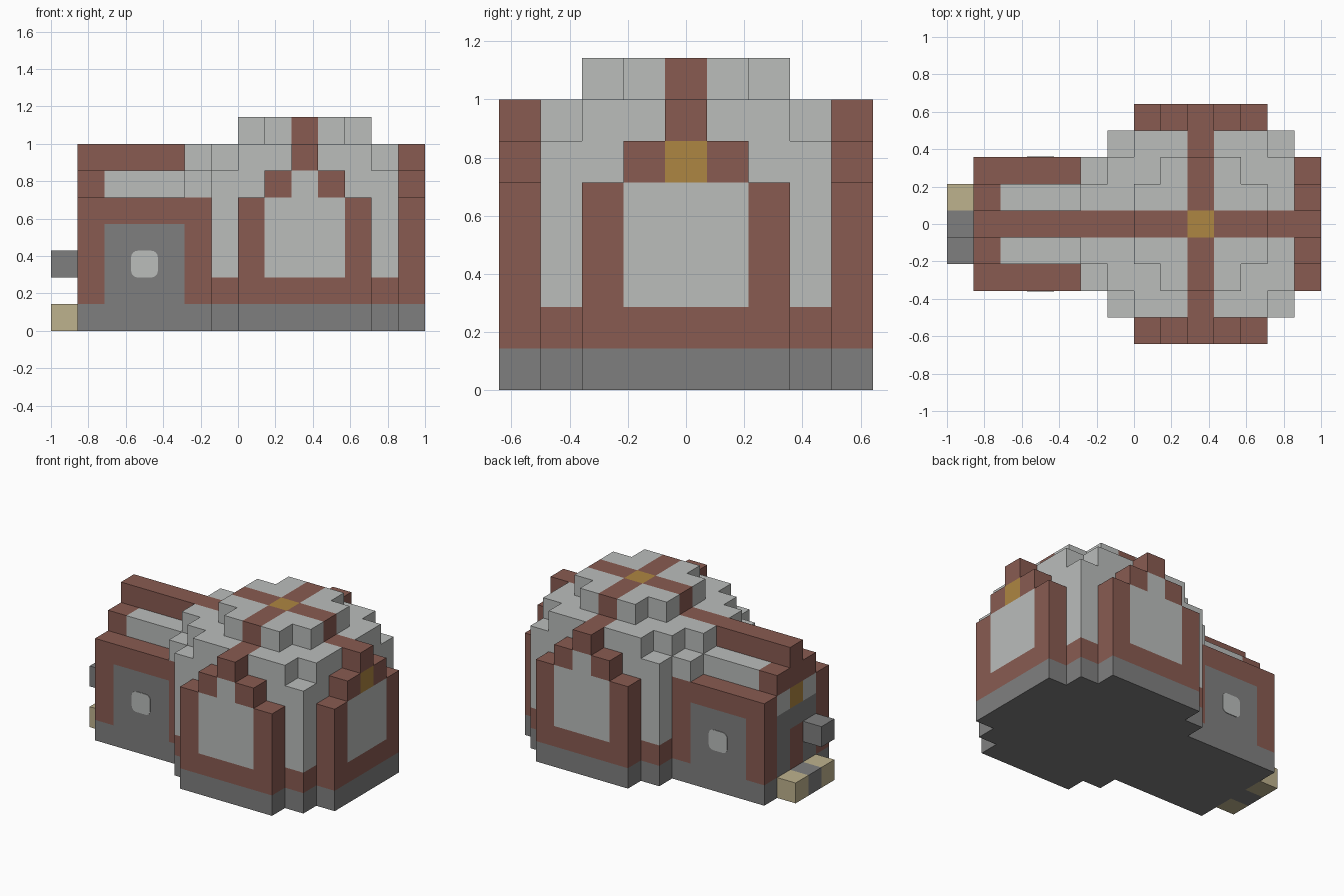
import bpy, bmesh
from mathutils import Matrix, Vector

if "Cube" in bpy.data.objects:
    bpy.data.objects.remove(bpy.data.objects["Cube"])

U = 1 / 7  # edge length of one block


def make_material(name, rgb):
    mat = bpy.data.materials.new(name)
    mat.use_nodes = True
    mat.diffuse_color = (*rgb, 1)
    mat.node_tree.nodes["Principled BSDF"].inputs["Base Color"].default_value = (*rgb, 1)
    return mat


BROWN, WHITE, GRAY, TAN, GOLD = range(5)
MATS = [make_material("brick_brown", (0.25, 0.105, 0.083)),
        make_material("pale_gray", (0.495, 0.51, 0.5)),
        make_material("stone_gray", (0.213, 0.213, 0.213)),
        make_material("sand_tan", (0.515, 0.445, 0.27)),
        make_material("gold", (0.42, 0.238, 0.054))]

cells = {}


def fill(part, xs, ys, zs, colour, keep=lambda x, y: True):
    """Fill whole blocks on both sides of y = 0; later fills repaint."""
    for x in range(xs[0], xs[1] + 1):
        for y in range(ys[0], ys[1] + 1):
            for z in range(zs[0], zs[1] + 1):
                for s in (1, -1):
                    if keep(x, y):
                        cells[x, s * y, z] = (part, colour)


def disc(radius):
    """Square around the dome axis with its four corner blocks removed."""
    return lambda x, y: not (abs(x - 2) == radius and abs(y) == radius)


# Dome: square walls, then two stepped layers with crossing bands
fill("dome", (-1, 5), (0, 3), (1, 1), BROWN)
fill("dome", (-1, 5), (0, 3), (2, 5), WHITE)
for z, r in ((6, 3), (7, 2)):
    fill("dome", (2 - r, 2 + r), (0, r), (z, z), WHITE, disc(r))
    fill("dome", (2 - r, 2 + r), (0, 0), (z, z), BROWN)
    fill("dome", (2, 2), (0, r), (z, z), BROWN)
fill("dome", (2, 2), (0, 0), (7, 7), GOLD)

# Long wing with stepped roof and ridge
fill("wing", (-6, -2), (0, 2), (1, 4), BROWN)
fill("wing", (-5, -3), (2, 2), (1, 3), GRAY)
fill("wing", (-6, -6), (0, 1), (5, 5), BROWN)
fill("wing", (-5, -3), (0, 1), (5, 5), WHITE)
fill("wing", (-2, -2), (0, 2), (5, 5), WHITE)
fill("wing", (-2, -2), (0, 1), (6, 6), WHITE)
fill("wing", (-6, -2), (0, 0), (6, 6), BROWN)

# End wall of the wing with doorway
fill("wing", (-6, -6), (0, 1), (1, 3), GRAY)
fill("wing", (-6, -6), (0, 0), (1, 2), BROWN)
fill("wing", (-6, -6), (1, 1), (4, 4), WHITE)
fill("wing", (-6, -6), (0, 0), (4, 4), GOLD)

# Two side gables
fill("side_gables", (0, 4), (4, 4), (1, 4), BROWN)
fill("side_gables", (1, 3), (4, 4), (2, 4), WHITE)
fill("side_gables", (1, 3), (4, 4), (5, 5), BROWN)
fill("side_gables", (2, 2), (4, 4), (5, 5), WHITE)
fill("side_gables", (2, 2), (4, 4), (6, 6), BROWN)

# Gable at the dome end
fill("end_gable", (6, 6), (0, 2), (1, 4), BROWN)
fill("end_gable", (6, 6), (0, 1), (2, 4), WHITE)
fill("end_gable", (6, 6), (1, 1), (5, 5), BROWN)
fill("end_gable", (6, 6), (0, 0), (5, 5), GOLD)
fill("end_gable", (6, 6), (0, 0), (6, 6), BROWN)

# Stone base below everything, then the doorstep and the wall box
for x, y in {(c[0], c[1]) for c in cells}:
    cells[x, y, 0] = ("stone_base", GRAY)
fill("doorstep", (-7, -7), (1, 1), (0, 0), TAN)
fill("doorstep", (-7, -7), (0, 0), (0, 0), GRAY)
cells[-7, -1, 2] = ("wall_box", GRAY)


def build_part(part):
    """Mesh the exposed sides of a part's blocks and merge flat regions."""
    bm = bmesh.new()
    for cell, (owner, colour) in cells.items():
        if owner != part:
            continue
        centre = Vector(cell) + Vector((0.5, 0, 0.5))
        for axis in range(3):
            for sign in (1, -1):
                n = Vector((0, 0, 0))
                n[axis] = sign
                if tuple(int(a + b) for a, b in zip(cell, n)) in cells:
                    continue
                t = Vector((0, 0, 0))
                t[(axis + 1) % 3] = 0.5
                b = n.cross(t)
                mid = centre + n / 2
                corners = [mid + t + b, mid - t + b, mid - t - b, mid + t - b]
                face = bm.faces.new([bm.verts.new(c * U) for c in corners])
                face.material_index = colour
    bmesh.ops.remove_doubles(bm, verts=bm.verts, dist=0.001)
    bmesh.ops.dissolve_limit(bm, angle_limit=0.01, verts=bm.verts, edges=bm.edges,
                             delimit={"MATERIAL"})
    add_object(part, bm)


def add_object(name, bm):
    mesh = bpy.data.meshes.new(name)
    bm.to_mesh(mesh)
    bm.free()
    for mat in MATS:
        mesh.materials.append(mat)
    bpy.context.collection.objects.link(bpy.data.objects.new(name, mesh))


for part in dict.fromkeys(owner for owner, _ in cells.values()):
    build_part(part)

# Rounded windows on both sides of the wing
for name, s in (("front_window", -1), ("back_window", 1)):
    bm = bmesh.new()
    place = Matrix.Translation((-3.5 * U, s * 2.5 * U, 2.5 * U))
    bmesh.ops.create_cube(bm, size=1, matrix=place @ Matrix.Diagonal((U, 0.008, U, 1)))
    short = [e for e in bm.edges if e.calc_length() < 0.01]
    bmesh.ops.bevel(bm, geom=short, offset=0.035, segments=4, profile=0.5, affect="EDGES")
    for face in bm.faces:
        face.material_index = WHITE
    add_object(name, bm)
